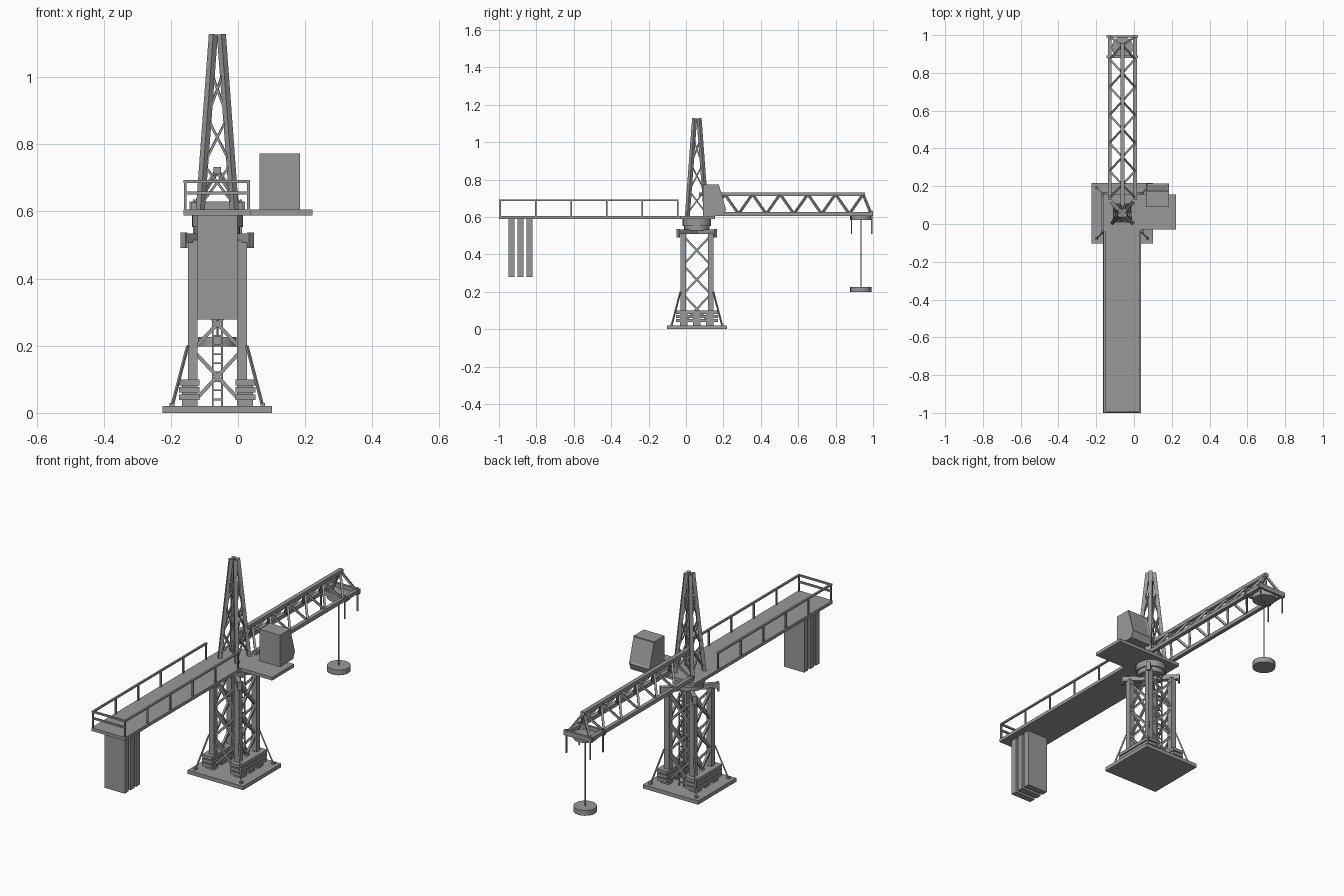
import bpy, bmesh, math
from mathutils import Vector, Matrix

if "Cube" in bpy.data.objects:
    bpy.data.objects.remove(bpy.data.objects["Cube"], do_unlink=True)

grey = bpy.data.materials.new("steel grey")
grey.use_nodes = True
COLOR = (0.32, 0.32, 0.32, 1)
grey.diffuse_color = COLOR
grey.node_tree.nodes["Principled BSDF"].inputs["Base Color"].default_value = COLOR

CX, CY = -0.0615, 0.058          # slewing axis
CORNERS = [(-1, -1), (1, -1), (1, 1), (-1, 1)]


class Part:
    """Collects simple solids into one named object."""

    def __init__(self, name):
        self.name, self.bm = name, bmesh.new()

    def box(self, x0, x1, y0, y1, z0, z1):
        m = Matrix.Translation(((x0 + x1) / 2, (y0 + y1) / 2, (z0 + z1) / 2))
        m = m @ Matrix.Diagonal((x1 - x0, y1 - y0, z1 - z0, 1))
        bmesh.ops.create_cube(self.bm, size=1, matrix=m)

    def bar(self, p, q, w, h=None):
        p, q = Vector(p), Vector(q)
        d = q - p
        side = Vector((0, 0, 1)).cross(d)
        side = side.normalized() if side.length > 1e-5 else Vector((1, 0, 0))
        up = d.normalized().cross(side)
        rot = Matrix((side, up, d.normalized())).transposed().to_4x4()
        m = Matrix.Translation((p + q) / 2) @ rot @ Matrix.Diagonal((w, h or w, d.length, 1))
        bmesh.ops.create_cube(self.bm, size=1, matrix=m)

    def disc(self, x, y, z0, z1, r, n=24):
        bmesh.ops.create_cone(self.bm, cap_ends=True, segments=n, radius1=r, radius2=r,
                              depth=z1 - z0, matrix=Matrix.Translation((x, y, (z0 + z1) / 2)))

    def done(self, smooth=False):
        mesh = bpy.data.meshes.new(self.name)
        bmesh.ops.recalc_face_normals(self.bm, faces=self.bm.faces)
        self.bm.to_mesh(mesh)
        self.bm.free()
        mesh.materials.append(grey)
        ob = bpy.data.objects.new(self.name, mesh)
        bpy.context.collection.objects.link(ob)
        if smooth:
            bpy.context.view_layer.objects.active = ob
            ob.select_set(True)
            bpy.ops.object.shade_smooth_by_angle(angle=math.radians(35))
            ob.select_set(False)
        return ob


def around(sx, sy, r, z):
    return (CX + sx * r, CY + sy * r, z)


def lattice(part, radius, levels, w):
    """Crossed braces on the four faces of a square tower."""
    for i, a in enumerate(CORNERS):
        b = CORNERS[(i + 1) % 4]
        for z0, z1 in zip(levels, levels[1:]):
            part.bar(around(*a, radius(z0), z0), around(*b, radius(z1), z1), w)
            part.bar(around(*b, radius(z0), z0), around(*a, radius(z1), z1), w)


# Base plate
p = Part("base_plate")
p.box(CX - .163, CX + .163, CY - .16, CY + .16, 0, .02)
p.done()

# Tower legs, braces and diagonal stays
LEG = .0735
legs, stays = Part("tower_legs"), Part("tower_stays")
for sx, sy in CORNERS:
    x, y, _ = around(sx, sy, LEG, 0)
    legs.box(x - .0145, x + .0145, y - .0145, y + .0145, .02, .515)
    stays.bar(around(sx, sy, .088, .2), around(sx, sy, .135, .02), .007)
    stays.box(CX + sx * .135 - .007, CX + sx * .135 + .007,
              CY + sy * .135 - .007, CY + sy * .135 + .007, .02, .03)
legs.done()
stays.done()
p = Part("tower_braces")
lattice(p, lambda z: LEG, [.03, .187, .343, .5], .011)
p.done()

# Diagonal head beams with end plates
p = Part("tower_head_beams")
for s in (-1, 1):
    p.bar(around(-1, -s, .1, .521), around(1, s, .1, .521), .022, .026)
for sx, sy in CORNERS:
    p.bar(around(sx, sy, .096, .514), around(sx, sy, .102, .514), .02, .046)
p.done()

# Ballast stacks on both sides
p = Part("ballast_slabs")
for s in (-1, 1):
    x = CX + s * .0835
    for i in range(3):
        z = .038 + i * .022
        p.box(x - .03, x + .03, CY - .112, CY + .112, z, z + .017)
    for j in (-1, 0, 1):
        p.box(x - .022, x + .022, CY + j * .07 - .02, CY + j * .07 + .02, .02, .09)
p.done()

# Ladder
p = Part("ladder")
for s in (-1, 1):
    p.box(CX + s * .014 - .0025, CX + s * .014 + .0025, .122, .128, .02, .51)
for i in range(18):
    p.bar((CX - .014, .125, .04 + i * .027), (CX + .014, .125, .04 + i * .027), .005)
p.done()

# Slewing ring
p = Part("slewing_ring")
p.disc(CX, CY, .528, .553, .068)
p.disc(CX, CY, .553, .588, .076)
p.done(True)

# Counter jib deck and cab platform
p = Part("deck")
p.box(-.163, .037, -1, .155, .588, .605)
p.box(.037, .222, -.03, .155, .588, .605)
p.done()

# Deck railing
p = Part("railing")
X0, X1, Y0, Y1 = -.157, .031, -.994, -.045
for x in (X0, X1):
    for i in range(6):
        y = Y0 + (Y1 - Y0) * i / 5
        p.box(x - .004, x + .004, y - .004, y + .004, .6, .69)
    p.box(x - .005, x + .005, Y0 - .005, Y1 + .004, .685, .694)
for z in (.655, .6895):
    p.bar((X0, Y0, z), (X1, Y0, z), .009)
p.done()

# Counterweights
p = Part("counterweights")
for i in range(3):
    y = -.95 + i * .048
    p.box(-.121, -.001, y, y + .033, .278, .59)
p.done()

# Cab: side profile extruded across, with a recessed windscreen
p = Part("cab")
profile = [(.09, .605), (.09, .773), (.176, .773), (.214, .64), (.2, .605)]
ring = [p.bm.verts.new((.064, y, z)) for y, z in profile]
face = p.bm.faces.new(ring)
ext = bmesh.ops.extrude_face_region(p.bm, geom=[face])["geom"]
for v in ext:
    if isinstance(v, bmesh.types.BMVert):
        v.co.x = .185
bmesh.ops.recalc_face_normals(p.bm, faces=p.bm.faces)
front = [f for f in p.bm.faces if f.normal.y > .9 and f.normal.z > .1]
bmesh.ops.inset_region(p.bm, faces=front, thickness=.012, depth=-.005)
p.done()

# Mast: four leaning legs with crossed braces
MZ0, MZ1 = .6, 1.127


def mast_r(z):
    return .051 - (.051 - .012) * (z - MZ0) / (MZ1 - MZ0)


p = Part("mast_legs")
for sx, sy in CORNERS:
    p.bar(around(sx, sy, mast_r(MZ0), MZ0), around(sx, sy, mast_r(MZ1), MZ1), .019)
p.done()
p = Part("mast_braces")
lattice(p, mast_r, [.62, .74, .88, 1.02], .007)
p.done()

# Jib: triangular truss
HALF, ZL, ZT = .067, .616, .722
p = Part("jib_chords")
p.box(CX - .011, CX + .011, .07, .957, .712, .732)
for s in (-1, 1):
    x = CX + s * HALF
    p.box(x - .01, x + .01, .13, 1, .606, .626)
p.done()
p = Part("jib_lacing")
STEP = .148
for i in range(6):
    y = .207 + i * STEP
    for s in (-1, 1):
        top = (CX, y, ZT)
        for dy in (-.5, .5):
            foot = min(max(y + dy * STEP, .14), .99)
            p.bar(top, (CX + s * HALF, foot, ZL), .011)
p.done()

# Jib end frame with hanging posts
p = Part("jib_end_frame")
for y in (.885, .993):
    p.box(CX - .083, CX + .083, y - .006, y + .006, .604, .63)
    for s in (-1, 1):
        p.box(CX + s * .07 - .003, CX + s * .07 + .003, y - .003, y + .003, .51, .635)
p.done()

# Trolley, hoist rope and hook block
TY = .935
p = Part("trolley")
p.disc(CX, TY, .585, .608, .057)
p.done(True)
p = Part("hoist_rope")
p.disc(CX, TY, .22, .59, .003, 8)
p.done(True)
p = Part("hook_block")
p.disc(CX, TY, .198, .226, .057)
p.done(True)
